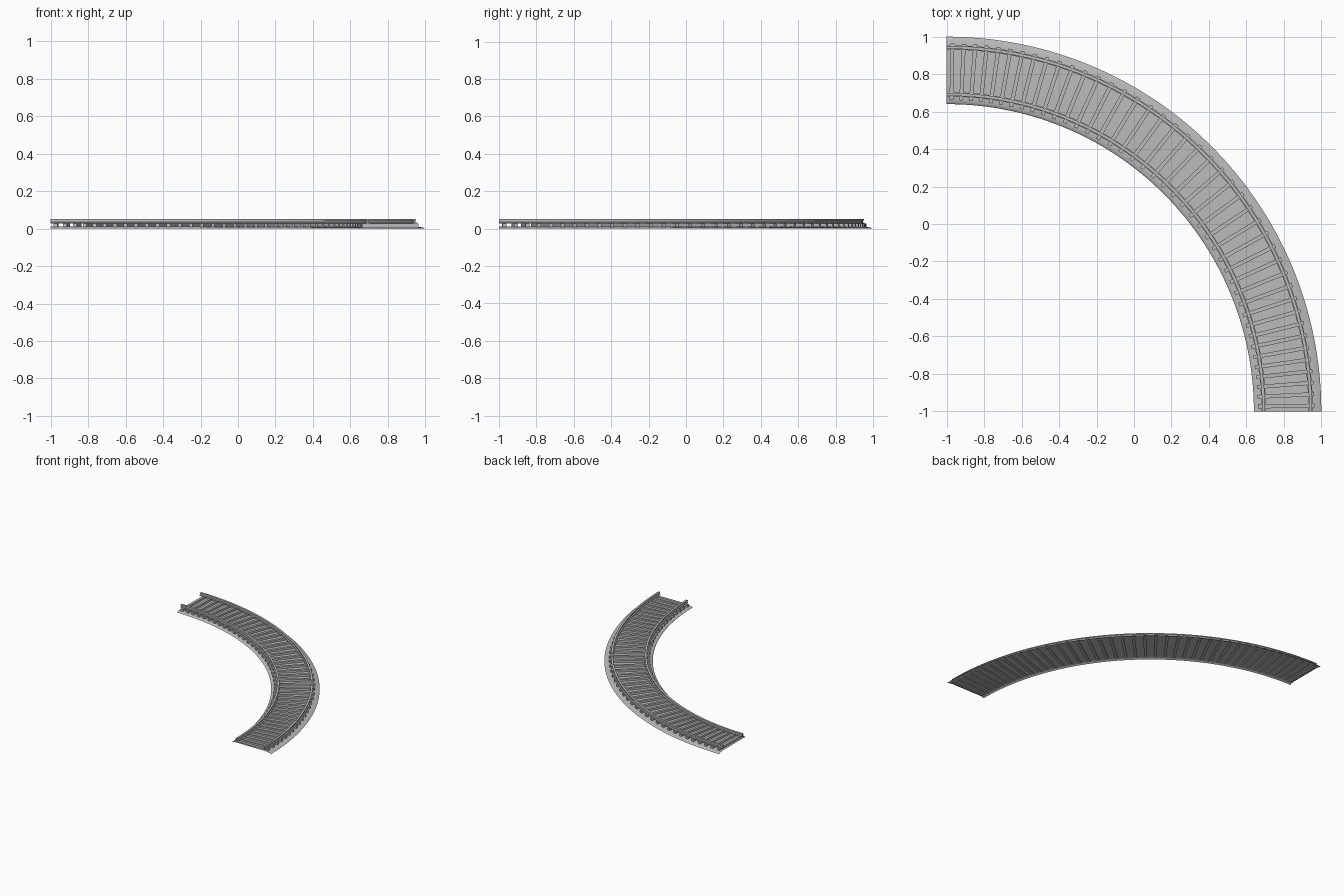
import bpy, bmesh, math
from mathutils import Matrix, Vector

if "Cube" in bpy.data.objects:
    bpy.data.objects.remove(bpy.data.objects["Cube"])

QUARTER = math.pi / 2
CENTRE = Vector((-1, -1, 0))
ARC_STEPS = 72
SLEEPERS = 42

grey = bpy.data.materials.new("plain grey")
grey.use_nodes = True
grey.diffuse_color = (0.5, 0.5, 0.5, 1)
grey.node_tree.nodes["Principled BSDF"].inputs["Base Color"].default_value = grey.diffuse_color


def finish(name, bm, smooth=None):
    mesh = bpy.data.meshes.new(name)
    bm.to_mesh(mesh)
    bm.free()
    mesh.materials.append(grey)
    obj = bpy.data.objects.new(name, mesh)
    bpy.context.collection.objects.link(obj)
    if smooth:
        bpy.ops.object.select_all(action='DESELECT')
        obj.select_set(True)
        bpy.context.view_layer.objects.active = obj
        bpy.ops.object.shade_smooth_by_angle(angle=math.radians(smooth))
    return obj


def sweep(name, profile, closed, smooth):
    """Sweep a (radius, height) profile around the quarter circle."""
    bm = bmesh.new()
    rings = []
    for i in range(ARC_STEPS + 1):
        a = QUARTER * i / ARC_STEPS
        rings.append([bm.verts.new(CENTRE + Vector((r * math.cos(a), r * math.sin(a), z)))
                      for r, z in profile])
    n = len(profile)
    for lower, upper in zip(rings, rings[1:]):
        for j in range(n if closed else n - 1):
            k = (j + 1) % n
            bm.faces.new((lower[j], upper[j], upper[k], lower[k]))
    if closed:
        bm.faces.new(rings[0])
        bm.faces.new(rings[-1][::-1])
        bmesh.ops.recalc_face_normals(bm, faces=bm.faces)
    else:
        for f in bm.faces:
            f.normal_update()
            if f.normal.z < 0:
                f.normal_flip()
    return finish(name, bm, smooth)


# Ballast bed: a shallow open sheet with rounded shoulders
sweep("ballast_bed", [(1.64, 0), (1.645, .005), (1.657, .009), (1.68, .011),
                      (1.94, .011), (1.965, .009), (1.988, .005), (2.0, 0)], False, 60)

# Rails: foot, web and head in one section
half_section = [(.012, .027), (.012, .031), (.004, .034), (.004, .042), (.008, .044), (.008, .05)]
for name, radius in (("inner_rail", 1.692), ("outer_rail", 1.943)):
    section = [(radius + w, z) for w, z in half_section]
    section += [(radius - w, z) for w, z in reversed(half_section)]
    sweep(name, section, True, 25)

# Sleepers: boxes laid across the bed, a little closer together at both ends
bm = bmesh.new()
for i in range(SLEEPERS):
    u = (i + 0.5) / SLEEPERS
    angle = QUARTER * (u - 0.17 * math.sin(math.tau * u) / math.tau)
    place = (Matrix.Translation(CENTRE) @ Matrix.Rotation(angle, 4, 'Z')
             @ Matrix.Translation((1.813, 0, .0155))
             @ Matrix.Diagonal((.302, .021, .023, 1)))
    bmesh.ops.create_cube(bm, size=1, matrix=place)
finish("sleepers", bm)
